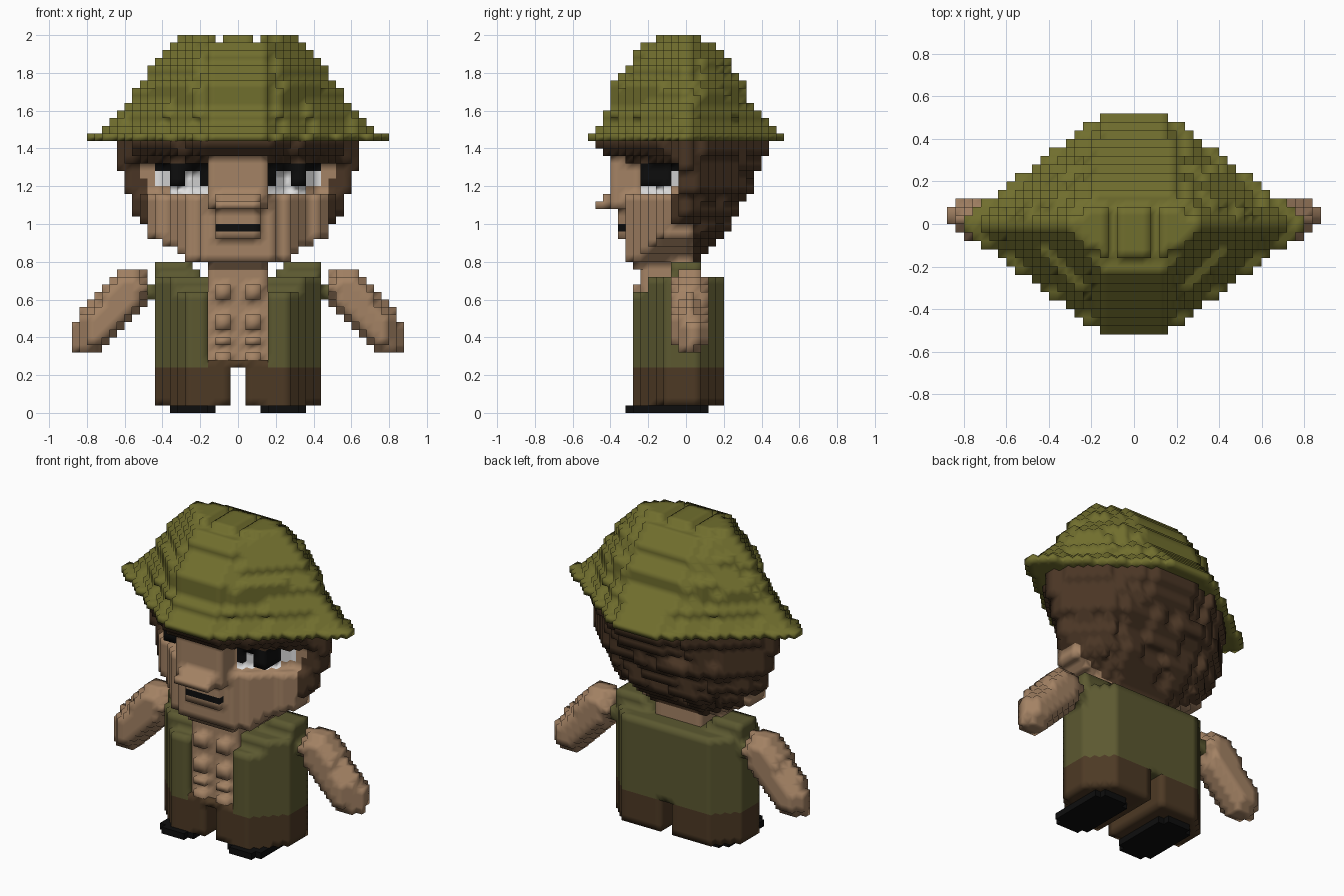
import bpy, bmesh, random, math

if "Cube" in bpy.data.objects:
    bpy.data.objects.remove(bpy.data.objects["Cube"])

S = 0.04  # edge of one block
random.seed(4)


def material(name, rgb):
    m = bpy.data.materials.new(name)
    m.diffuse_color = (*rgb, 1)
    m.use_nodes = True
    m.node_tree.nodes["Principled BSDF"].inputs["Base Color"].default_value = m.diffuse_color
    return m


MATS = [material("hat_green", (.163, .156, .027)),
        material("skin", (.37, .225, .128)),
        material("hair_brown", (.068, .036, .018)),
        material("vest_green", (.106, .099, .03)),
        material("trouser_brown", (.074, .041, .018)),
        material("black", (.004, .004, .004)),
        material("eye_white", (.75, .75, .75))]
HAT, SKIN, HAIR, VEST, TROUSER, BLACK, WHITE = range(7)

parts, solid = {}, set()


def fill(name, rule):
    """Fill free blocks where rule(x, y, z) gives a colour."""
    cells = {}
    for k in range(50):
        for i in range(-23, 23):
            for j in range(-14, 14):
                if (i, j, k) in solid:
                    continue
                c = rule((i + .5) * S, (j + .5) * S, (k + .5) * S)
                if c is not None:
                    cells[i, j, k] = c
    solid.update(cells)
    parts[name] = cells


SIDES = [((1, 0, 0), ((1, 0, 0), (1, 1, 0), (1, 1, 1), (1, 0, 1))),
         ((-1, 0, 0), ((0, 0, 0), (0, 0, 1), (0, 1, 1), (0, 1, 0))),
         ((0, 1, 0), ((0, 1, 0), (0, 1, 1), (1, 1, 1), (1, 1, 0))),
         ((0, -1, 0), ((0, 0, 0), (1, 0, 0), (1, 0, 1), (0, 0, 1))),
         ((0, 0, 1), ((0, 0, 1), (1, 0, 1), (1, 1, 1), (0, 1, 1))),
         ((0, 0, -1), ((0, 0, 0), (0, 1, 0), (1, 1, 0), (1, 0, 0)))]


def build(name, cells):
    """Skin the outside of the blocks."""
    bm, verts = bmesh.new(), {}
    for (i, j, k), c in cells.items():
        for (a, b, d), corners in SIDES:
            if (i + a, j + b, k + d) in solid:
                continue
            ring = []
            for p, q, r in corners:
                key = (i + p, j + q, k + r)
                if key not in verts:
                    verts[key] = bm.verts.new([n * S for n in key])
                ring.append(verts[key])
            f = bm.faces.new(ring)
            f.material_index = c
            f.smooth = name not in ("left_shoe", "right_shoe")
    me = bpy.data.meshes.new(name)
    bm.to_mesh(me)
    bm.free()
    for m in MATS:
        me.materials.append(m)
    bpy.context.collection.objects.link(bpy.data.objects.new(name, me))


def outline(x, y, w, front, back, p, flat=.14):
    """Plan outline with a flat middle and slanted flanks."""
    u = max(0, abs(x) - flat) / max(.01, w - flat)
    v = abs(y) / (front if y < 0 else back)
    return u ** p + v ** p <= 1


# Hat layers from brim to crown: half width, front depth, back depth
HAT_W = [.84, .76, .70, .65, .61, .57, .56, .53, .48, .48, .44, .40, .36, .32]
HAT_F = [.52, .48, .44, .44, .40, .40, .40, .40, .36, .32, .28, .28, .24, .16]
HAT_B = [.52, .48, .44, .40, .36, .32, .32, .32, .28, .24, .24, .20, .16, .08]


def hat(x, y, z):
    n = int(z / S) - 36
    if n < 0:
        return None
    if n == 13 and .08 < abs(x) < .12:  # creases in the crown
        return None
    p = 1.0 if n < 3 else 1.12 if y < 0 else 1.25 if n < 5 else 1.5
    if outline(x, y, HAT_W[n], HAT_F[n], HAT_B[n], p):
        return HAT


# Head layers from chin to hairline
HEAD_W = [.16, .28, .32, .40, .48, .48, .52, .56, .56, .56, .60, .60, .60, .64, .64, .64, .64]
HEAD_F = [.28, .32, .32, .32, .36, .36, .36, .36, .36, .36, .26, .26, .26, .26, .32, .44, .48]
HEAD_B = [.04, .08, .12, .16, .20, .24, .24, .28, .28, .32, .36, .36, .36, .40, .40, .44, .44]
tufts = {}


def eye_colour(a, z):
    if not .16 < a < .44:
        return SKIN
    if z > 1.28:
        return BLACK
    if z < 1.20:
        return WHITE if a < .36 else SKIN
    return BLACK if a < .20 or .28 < a < .36 else WHITE


def head(x, y, z):
    n, a = int(z / S) - 19, abs(x)
    if not 0 <= n < 17:
        return None
    # bridge and nose
    if a < .16 and 1.08 < z < 1.40 and -.40 < y < -.1:
        return SKIN
    if a < .12 and 1.08 < z < 1.16 and (-.48 if z < 1.12 else -.44) < y < -.1:
        return SKIN
    # bulging pupils and upper lids
    if -.24 < y < -.04 and (.28 < a < .36 and 1.20 < z < 1.28 or .16 < a < .36 and 1.28 < z < 1.32):
        return BLACK
    w, front, back = HEAD_W[n], HEAD_F[n], HEAD_B[n]
    limit = .04 if z < 1.16 else 0
    hair = (z > 1.32 or y > limit or a > .52 and z > 1.04
            or a > .48 and 1.0 < z < 1.24 and y > -.08)
    if y > 0:
        if n > 2:  # uneven tufts of hair
            key = (round(x / .09), round(z / .10))
            back -= tufts.setdefault(key, random.choice((0, 0, .035)))
        inside = outline(x, y, w, front, back, 1.6 if n < 13 else 1.3)
        inside = inside and outline(x, y, .76, .48, .48, 1)
    elif z < 1.16:  # cheeks and jaw: upright walls trimmed to the silhouette
        inside = a < w and y > -front and outline(x, y, .58, .36, .36, 1.1, .10)
    elif z < 1.32:  # slanted eye sockets, with the temples behind them
        inside = outline(x, y, .50, front, back, 1) or (a < w and y > -.04)
    else:
        inside = outline(x, y, w, front, back, 1.2)
    if not inside:
        return None
    if hair:
        return HAIR
    if a < .12 and .96 < z < 1.0 and y < -.32:  # mouth
        return BLACK
    if 1.16 < z < 1.32 and y < 0:
        return eye_colour(a, z)
    return SKIN


def neck(x, y, z):
    if abs(x) < .16 and -.2 < y < .08 and .64 < z < .80:
        return SKIN


def body_outline(x, y):
    corner = abs(x) + abs(y + .04)  # bevelled corners, larger in front
    return abs(x) < .44 and -.28 < y < .20 and corner < (.50 if y < -.04 else .54)


def chest(x, y, z):
    a = abs(x)
    if a < .16 and -.24 < y < -.12 and .28 < z < .76:
        return SKIN
    # raised muscle blocks
    rows = .60 < z < .68 or .44 < z < .52 or .36 < z < .40 or .28 < z < .32
    if -.28 < y < -.24 and .04 < a < .12 and rows:
        return SKIN


def vest(x, y, z):
    a = abs(x)
    if not .24 < z:
        return None
    if .44 < a < .48 and .60 < z < .68 and -.04 < y < .08:  # shoulder stubs
        return VEST
    if a < .16 and y < -.12:
        return None
    top = .80 if -.08 < y < .08 else .72 if -.20 < y else .64
    if a < .24:
        top = min(top, .76 if a > .20 else .72)
    if body_outline(x, y) and z < top:
        return VEST


def trousers(x, y, z):
    if .24 < z < .28 and abs(x) < .16 and -.28 < y < -.12:
        return TROUSER
    if .04 < z < .24 and abs(x) > .04 and body_outline(x, y):
        return TROUSER


def arm(side):
    ax, az, bx, bz = .565, .66, .79, .415

    def rule(x, y, z):
        x *= side
        if x < .48 or x > .84 and abs(y - .04) > .04 or x > .80 and y < -.04:
            return None
        dx, dz = bx - ax, bz - az
        t = ((x - ax) * dx + (z - az) * dz) / (dx * dx + dz * dz)
        t = min(1, max(0, t))
        d = math.hypot(x - ax - t * dx, z - az - t * dz)
        if (d / .108) ** 2 + (abs(y - .02) / .108) ** 2 <= 1:
            return SKIN
    return rule


def shoe(side):
    def rule(x, y, z):
        u, v = abs(x * side - .24), abs(y + .10)
        if u < .12 and v < .22 and z < .04 and u + v < .29:  # cut corners
            return BLACK
    return rule


fill("hat", hat)
fill("head", head)
fill("neck", neck)
fill("chest", chest)
fill("vest", vest)
fill("trousers", trousers)
for side, label in ((-1, "right"), (1, "left")):
    fill(label + "_arm", arm(side))
    fill(label + "_shoe", shoe(side))
for name, cells in parts.items():
    build(name, cells)
